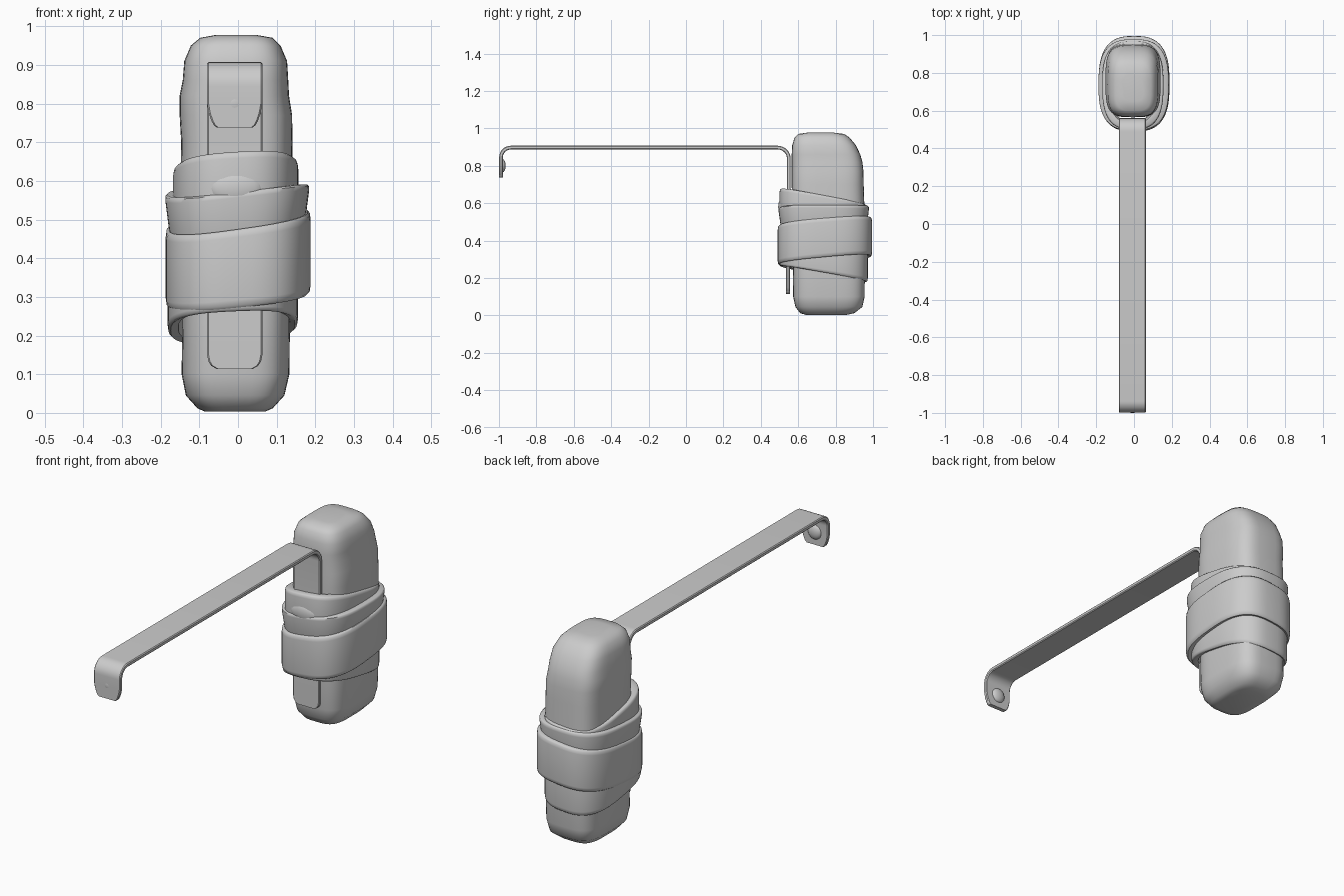
import bpy, bmesh, math
from mathutils import Vector

if "Cube" in bpy.data.objects:
    bpy.data.objects.remove(bpy.data.objects["Cube"])


def finish(name, bm, angle=40):
    bmesh.ops.recalc_face_normals(bm, faces=bm.faces)
    me = bpy.data.meshes.new(name)
    bm.to_mesh(me)
    bm.free()
    ob = bpy.data.objects.new(name, me)
    bpy.context.collection.objects.link(ob)
    bpy.context.view_layer.objects.active = ob
    ob.select_set(True)
    bpy.ops.object.shade_smooth_by_angle(angle=math.radians(angle))
    ob.select_set(False)
    return ob


def oval(a, e):
    """Point on a unit superellipse."""
    c, s = math.cos(a), math.sin(a)
    return (math.copysign(abs(c) ** (2 / e), c), math.copysign(abs(s) ** (2 / e), s))


def loft(bm, rings, closed=False):
    vr = [[bm.verts.new(p) for p in r] for r in rings]
    n = len(vr[0])
    pairs = list(zip(vr, vr[1:])) + ([(vr[-1], vr[0])] if closed else [])
    for a, b in pairs:
        for i in range(n):
            j = (i + 1) % n
            bm.faces.new((a[i], a[j], b[j], b[i]))
    if not closed:
        bm.faces.new(vr[0])
        bm.faces.new(vr[-1])


# Rounded body: z, x min, x max, y min, y max
sections = [
    (0.003, -0.085, 0.07, 0.64, 0.86), (0.012, -0.105, 0.09, 0.61, 0.90),
    (0.045, -0.135, 0.12, 0.585, 0.943), (0.10, -0.146, 0.133, 0.573, 0.955),
    (0.30, -0.143, 0.135, 0.572, 0.957), (0.55, -0.15, 0.14, 0.568, 0.955),
    (0.70, -0.147, 0.141, 0.565, 0.95), (0.77, -0.151, 0.140, 0.565, 0.949),
    (0.82, -0.151, 0.132, 0.565, 0.943), (0.86, -0.143, 0.13, 0.565, 0.932),
    (0.91, -0.139, 0.127, 0.568, 0.908), (0.95, -0.122, 0.11, 0.58, 0.875),
    (0.97, -0.098, 0.09, 0.60, 0.845), (0.977, -0.06, 0.05, 0.65, 0.79)]
bm = bmesh.new()
rings = []
for z, x0, x1, y0, y1 in sections:
    ring = []
    for i in range(48):
        u, v = oval(2 * math.pi * i / 48, 3.6)
        ring.append(((x0 + x1) / 2 + u * (x1 - x0) / 2, (y0 + y1) / 2 + v * (y1 - y0) / 2, z))
    rings.append(ring)
loft(bm, rings)
finish("body", bm, 60)


# Cloth bands: tilted loops with a rolled top and bottom edge
def band(name, x0, x1, y0, y1, top, bottom, flare=0.0):
    """top / bottom: height at front-left, front-right, back-left, back-right."""
    prof = [(-0.028, 0.04), (-0.008, 0.0), (-0.002, 0.03), (0, 0.10), (0, 0.5), (0, 0.90),
            (-0.002, 0.97), (-0.008, 1.0), (-0.035, 0.99), (-0.045, 0.8), (-0.04, 0.3)]
    cx, cy, rx, ry = (x0 + x1) / 2, (y0 + y1) / 2, (x1 - x0) / 2, (y1 - y0) / 2

    def height(h, u, v):
        s, t = (u + 1) / 2, (v + 1) / 2
        return (h[0] * (1 - s) + h[1] * s) * (1 - t) + (h[2] * (1 - s) + h[3] * s) * t

    bm = bmesh.new()
    rings = []
    for off, t in prof:
        ring = []
        o = off - flare * (1 - t)
        for i in range(64):
            u, v = oval(2 * math.pi * i / 64, 2.8)
            zb, zt = height(bottom, u, v), height(top, u, v)
            ring.append((cx + u * (rx + o), cy + v * (ry + o), zb + (zt - zb) * t))
        rings.append(ring)
    loft(bm, rings, closed=True)
    finish(name, bm, 50)


band("band_top", -0.168, 0.156, 0.50, 0.968, (0.665, 0.685, 0.58, 0.60), (0.50, 0.52, 0.46, 0.48))
band("band_upper", -0.19, 0.186, 0.493, 0.98, (0.55, 0.592, 0.58, 0.59), (0.41, 0.45, 0.40, 0.42), 0.02)
band("band_wide", -0.187, 0.188, 0.49, 0.995, (0.45, 0.50, 0.50, 0.54), (0.255, 0.29, 0.30, 0.335))
band("band_low", -0.182, 0.155, 0.50, 0.972, (0.38, 0.38, 0.38, 0.38), (0.255, 0.27, 0.17, 0.19))

# Metal strap: centre line in the side plane
W, T, CX = 0.0715, 0.02, -0.0085


def arc(cy, cz, r, a0, a1, n=8):
    return [(cy + r * math.cos(math.radians(a0 + (a1 - a0) * i / n)),
             cz + r * math.sin(math.radians(a0 + (a1 - a0) * i / n))) for i in range(n + 1)]


path = [(-0.989, z) for z in (0.738, 0.744, 0.755, 0.775, 0.80)]
path += [(-0.989, 0.845)] + arc(-0.937, 0.845, 0.052, 180, 90)[1:]
path += arc(0.49, 0.837, 0.06, 90, 0)
path += [(0.55, 0.60), (0.545, 0.30), (0.545, 0.15), (0.545, 0.133), (0.545, 0.122), (0.545, 0.114)]
half = [W] * len(path)
half[:5] = [0.046, 0.054, 0.060, 0.067, W]
half[-4:] = [W, 0.068, 0.061, 0.047]
bm = bmesh.new()
rings = []
for i, (y, z) in enumerate(path):
    a, b = path[max(i - 1, 0)], path[min(i + 1, len(path) - 1)]
    d = Vector((b[0] - a[0], b[1] - a[1])).normalized()
    ny, nz = -d.y, d.x
    w, h, c = half[i], T / 2, 0.004
    outline = [(-w, -h + c), (-w + c, -h), (w - c, -h), (w, -h + c),
               (w, h - c), (w - c, h), (-w + c, h), (-w, h - c)]
    rings.append([(CX + x, y + ny * k, z + nz * k) for x, k in outline])
loft(bm, rings)
finish("metal_strap", bm, 35)

# Rivet dome inside the hook
bm = bmesh.new()
bmesh.ops.create_uvsphere(bm, u_segments=24, v_segments=12, radius=1)
for v in bm.verts:
    v.co = Vector((CX + v.co.x * 0.036, -0.982 + v.co.y * 0.018, 0.80 + v.co.z * 0.036))
finish("rivet", bm, 60)

# Bulge in the cloth where it crosses the strap
bm = bmesh.new()
bmesh.ops.create_uvsphere(bm, u_segments=24, v_segments=12, radius=1)
for v in bm.verts:
    v.co = Vector((v.co.x * 0.07 - 0.005, 0.515 + v.co.y * 0.022, 0.58 + v.co.z * 0.045))
finish("cloth_bulge", bm, 60)
